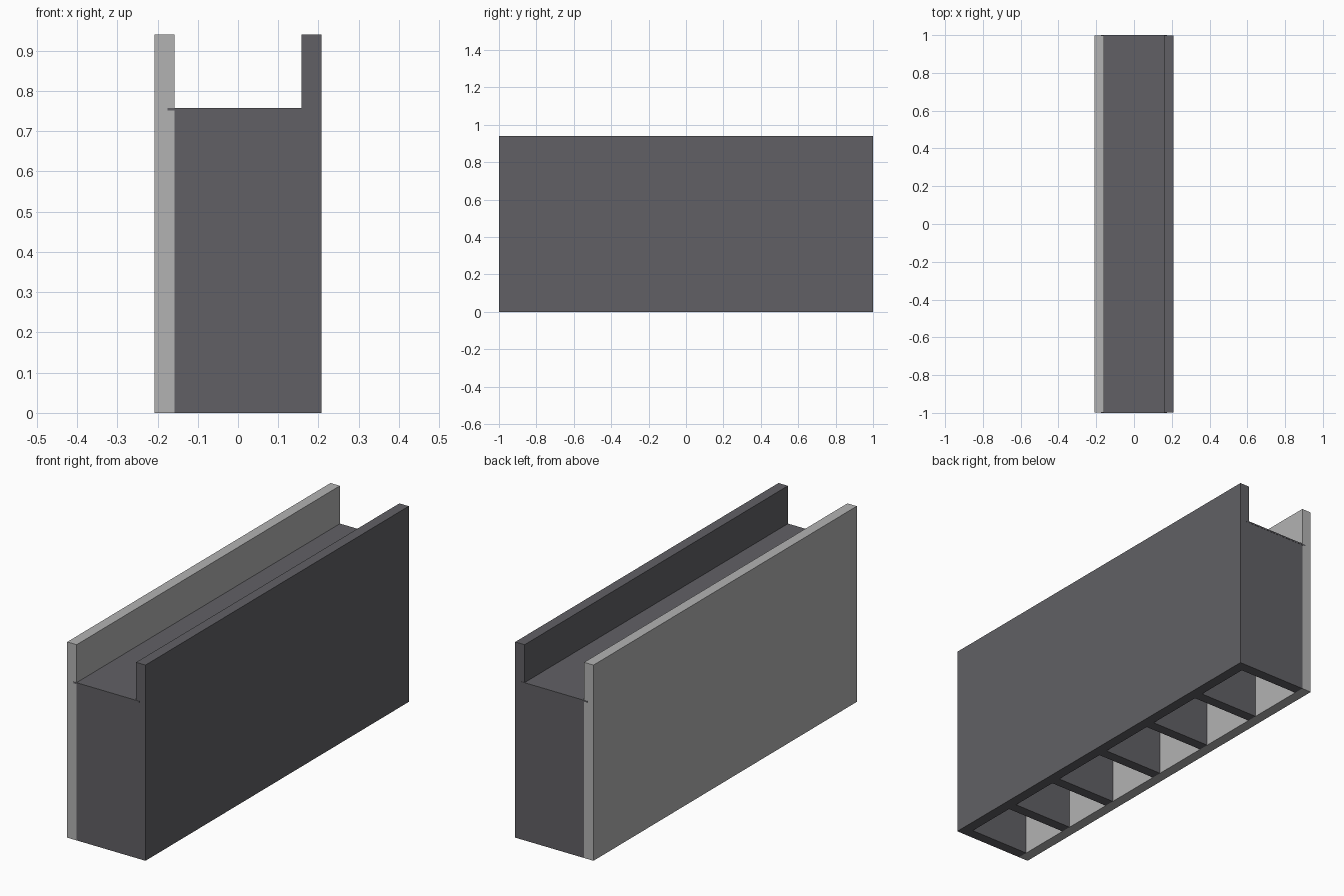
import bpy

if "Cube" in bpy.data.objects:
    bpy.data.objects.remove(bpy.data.objects["Cube"])

dark = bpy.data.materials.new("dark_grey")
dark.diffuse_color = (0.12, 0.118, 0.13, 1)
dark.use_nodes = True
dark.node_tree.nodes["Principled BSDF"].inputs["Base Color"].default_value = dark.diffuse_color
light = bpy.data.materials.new("light_grey")
light.diffuse_color = (0.45, 0.45, 0.45, 1)
light.use_nodes = True
light.node_tree.nodes["Principled BSDF"].inputs["Base Color"].default_value = light.diffuse_color


def box(name, x, y, z, mat):
    """Box from (min, max) ranges on each axis."""
    lo, hi = zip(x, y, z)
    bpy.ops.mesh.primitive_cube_add(
        size=1, location=[(a + b) / 2 for a, b in zip(lo, hi)])
    ob = bpy.context.object
    ob.name = name
    ob.scale = [b - a for a, b in zip(lo, hi)]
    bpy.ops.object.transform_apply(location=False, rotation=False, scale=True)
    ob.data.materials.append(mat)
    return ob


HEIGHT, SHELF = 0.94, 0.758
OUT, INN, WALL = 0.208, 0.158, 0.05

# Long side panels
box("left_panel", (-OUT, -INN), (-0.999, 0.999), (0, HEIGHT), light)
box("right_panel", (INN, OUT), (-0.999, 0.999), (0, HEIGHT), dark)

# Thin sheet let into both panels
box("top_sheet", (-0.175, 0.175), (-1, 1), (SHELF - 0.007, SHELF), dark)

# End walls and dividers making six compartments open at the bottom
centres = [-0.974, -0.668, -0.363, -0.03, 0.303, 0.644, 0.974]
for i, c in enumerate(centres):
    name = "end_wall" if i in (0, len(centres) - 1) else "divider"
    box(f"{name}_{i}", (-INN, INN), (c - WALL / 2, c + WALL / 2),
        (0, SHELF - 0.007), dark)
